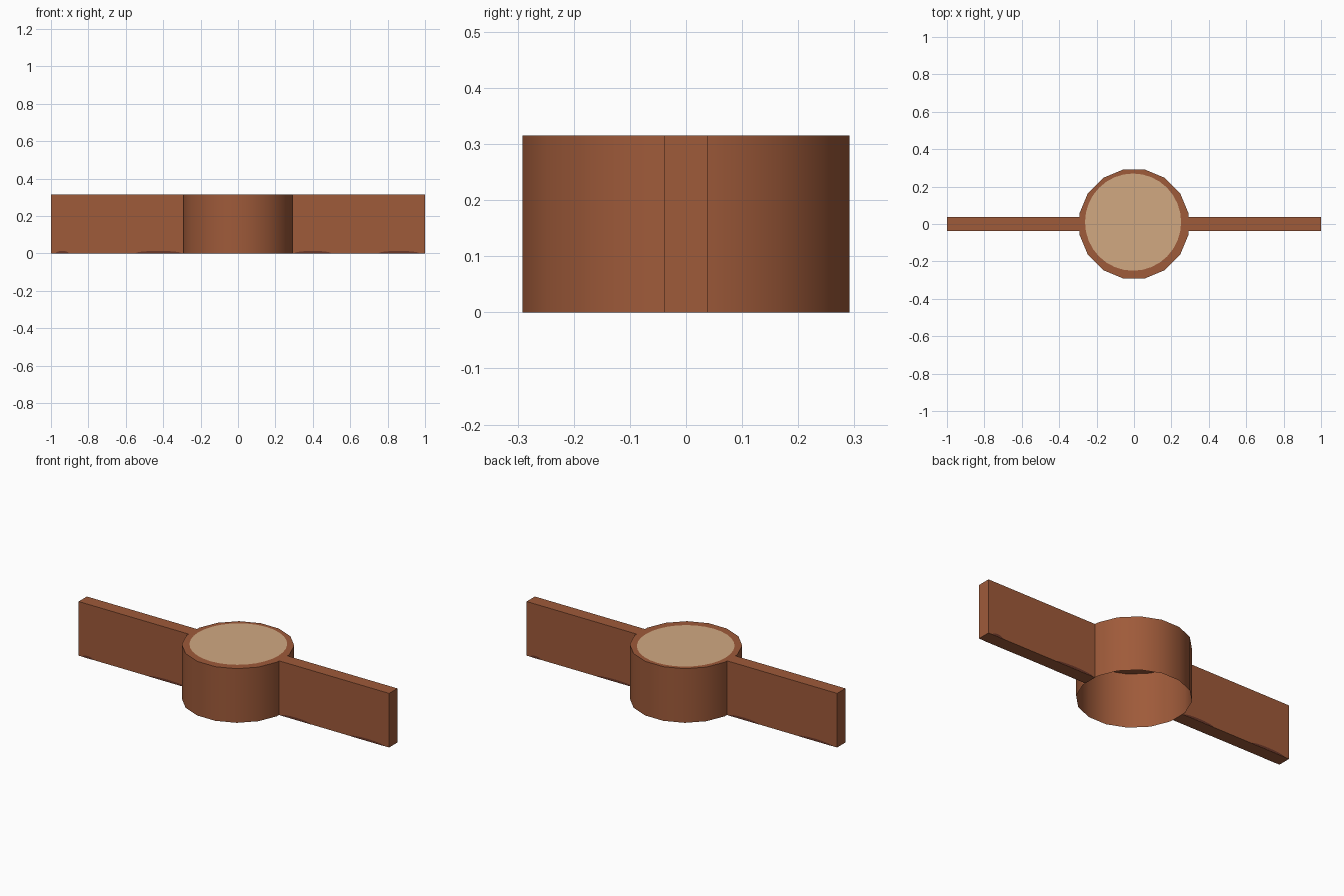
import bpy, bmesh, math

if "Cube" in bpy.data.objects:
    bpy.data.objects.remove(bpy.data.objects["Cube"])

H = 0.315      # overall height
APO = 0.291    # tower flat-to-centre distance
T = 0.038      # half thickness of the walls
SIDES = 16


def mat(name, rgb):
    m = bpy.data.materials.new(name)
    m.diffuse_color = (*rgb, 1)
    m.use_nodes = True
    m.node_tree.nodes["Principled BSDF"].inputs["Base Color"].default_value = m.diffuse_color
    return m


brown = mat("brown", (0.345, 0.103, 0.042))
tan = mat("tan", (0.64, 0.395, 0.222))
dark = mat("dark_brown", (0.15, 0.04, 0.022))


def finish(bm, name, mats):
    me = bpy.data.meshes.new(name)
    bm.to_mesh(me)
    bm.free()
    for m in mats:
        me.materials.append(m)
    ob = bpy.data.objects.new(name, me)
    bpy.context.collection.objects.link(ob)
    return ob


# Round tower: open-bottomed shell, brown rim and tan disc on top
bm = bmesh.new()
R = APO / math.cos(math.pi / SIDES)
low, top, disc = [], [], []
for i in range(SIDES):
    a = (i - 0.5) * 2 * math.pi / SIDES
    x, y = R * math.cos(a), R * math.sin(a)
    low.append(bm.verts.new((x, y, 0)))
    top.append(bm.verts.new((x, y, H)))
for i in range(2 * SIDES):
    a = (i - 1) * math.pi / SIDES
    disc.append(bm.verts.new((-0.005 + 0.257 * math.cos(a), 0.01 + 0.26 * math.sin(a), H)))
for i in range(SIDES):
    j = (i + 1) % SIDES
    bm.faces.new((low[i], low[j], top[j], top[i])).smooth = True
    k = (2 * i + 2) % (2 * SIDES)
    bm.faces.new((top[i], top[j], disc[k], disc[2 * i + 1], disc[2 * i]))
bm.faces.new(disc).material_index = 1
for e in bm.edges:
    if e.calc_face_angle(0) > math.radians(40):
        e.smooth = False
finish(bm, "tower", [brown, tan])

# Straight walls on both sides, open where they meet the tower
for side, name in ((-1, "left_wall"), (1, "right_wall")):
    bm = bmesh.new()
    bmesh.ops.create_cube(bm, size=1)
    for v in bm.verts:
        v.co.x = side * (1 if v.co.x * side > 0 else APO)
        v.co.y = T if v.co.y > 0 else -T
        v.co.z = H if v.co.z > 0 else 0
    inner = [f for f in bm.faces if abs(abs(f.calc_center_median().x) - APO) < 1e-4]
    bmesh.ops.delete(bm, geom=inner, context='FACES_ONLY')
    finish(bm, name, [brown])

# Low dark stains along the foot of the walls, repeated half a turn round
bm = bmesh.new()
for cx, half in ((-0.94, 0.035), (-0.425, 0.125), (0.4, 0.1), (0.86, 0.11)):
    for s in (1, -1):
        pts = []
        for n in range(9):
            a = math.pi * n / 8
            pts.append(bm.verts.new((s * (cx + half * math.cos(a)),
                                     -s * (T + 0.001), 0.014 * math.sin(a))))
        bm.faces.new(pts)
bm.normal_update()
for f in bm.faces:
    if f.normal.y * f.calc_center_median().y < 0:
        f.normal_flip()
finish(bm, "wall_stains", [dark])
